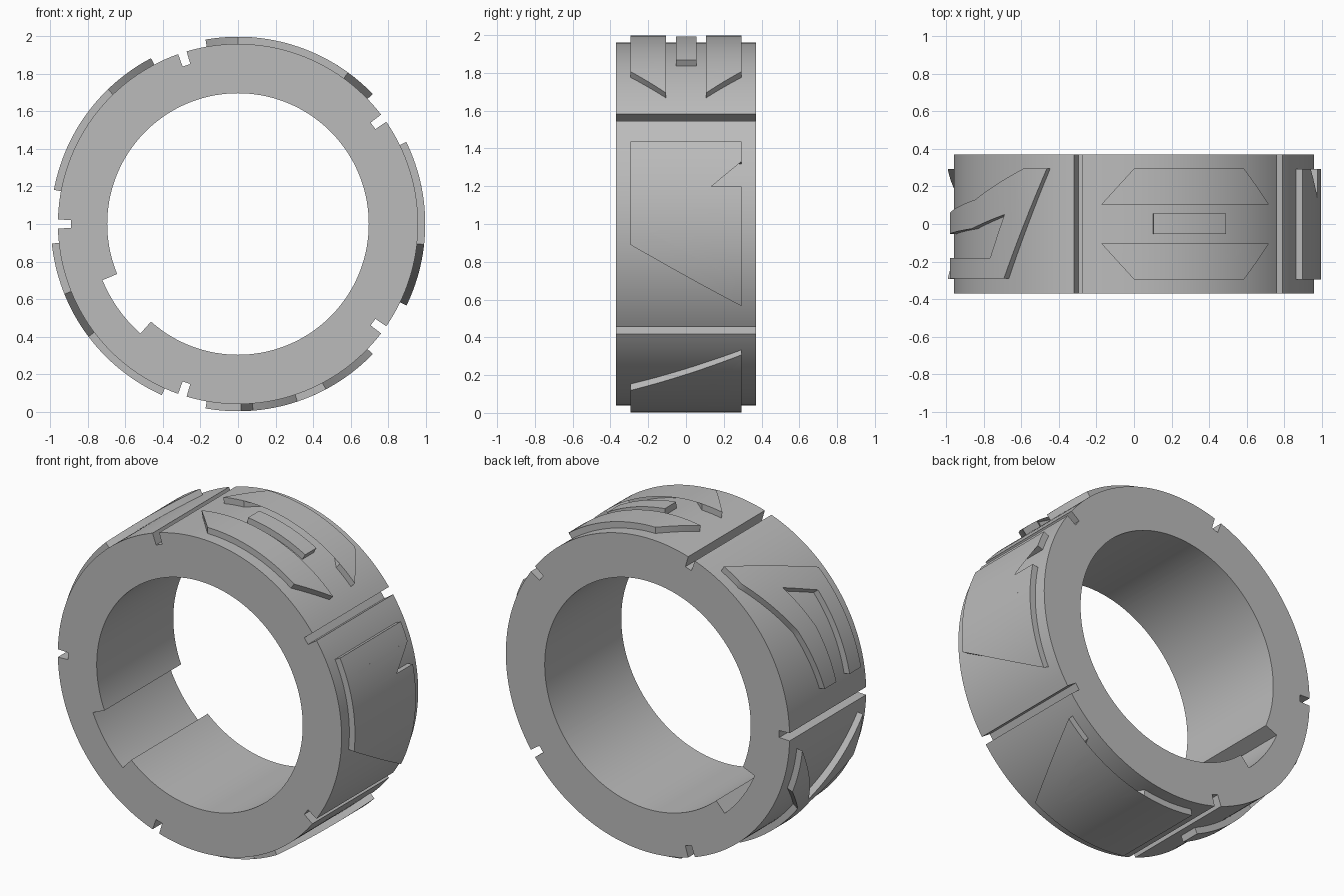
import bpy, bmesh, math
from mathutils import Vector

if "Cube" in bpy.data.objects:
    bpy.data.objects.remove(bpy.data.objects["Cube"], do_unlink=True)

R_IN, R_POCKET, R_NOTCH, R_OUT, R_TOP = 0.697, 0.782, 0.89, 0.96, 0.998
HALF = 0.37

grey = bpy.data.materials.new("plain_grey")
grey.use_nodes = True
colour = (0.5, 0.5, 0.5, 1)
grey.diffuse_color = colour
grey.node_tree.nodes["Principled BSDF"].inputs["Base Color"].default_value = colour


def polar(deg, r, y):
    a = math.radians(deg)
    return Vector((r * math.cos(a), y, 1 + r * math.sin(a)))


def finish(bm, name):
    bmesh.ops.recalc_face_normals(bm, faces=bm.faces)
    mesh = bpy.data.meshes.new(name)
    bm.to_mesh(mesh)
    bm.free()
    obj = bpy.data.objects.new(name, mesh)
    bpy.context.collection.objects.link(obj)
    mesh.materials.append(grey)
    bpy.ops.object.select_all(action='DESELECT')
    obj.select_set(True)
    bpy.context.view_layer.objects.active = obj
    bpy.ops.object.shade_smooth_by_angle(angle=math.radians(25))


# Ring body: five outer notches and one inner pocket
def radii(deg):
    notch = abs((deg - 36) % 72) < 1.4 or abs((deg - 36) % 72 - 72) < 1.4
    pocket = 202.5 < deg < 228.3
    return (R_POCKET if pocket else R_IN), (R_NOTCH if notch else R_OUT)


angles = set(range(0, 360, 2))
jumps = [202.5, 228.3] + [36 + 72 * k + s for k in range(5) for s in (-1.4, 1.4)]
for j in jumps:
    angles |= {j - 0.01, j + 0.01}
bm = bmesh.new()
columns = []
for a in sorted(angles):
    r_in, r_out = radii(a)
    columns.append([bm.verts.new(polar(a, r, y)) for r, y in
                    ((r_in, -HALF), (r_out, -HALF), (r_out, HALF), (r_in, HALF))])
for i, col in enumerate(columns):
    nxt = columns[(i + 1) % len(columns)]
    for k in range(4):
        m = (k + 1) % 4
        bm.faces.new((col[k], col[m], nxt[m], nxt[k]))
finish(bm, "ring_body")


# Raised panel: an outline of (angle, y) points wrapped around the ring
def raised_panel(name, outline):
    bm = bmesh.new()
    face = bm.faces.new([bm.verts.new((a, y * 100, 0)) for a, y in outline])
    bmesh.ops.triangulate(bm, faces=[face])
    low, high = min(p[0] for p in outline), max(p[0] for p in outline)
    cut = math.floor(low) + 1
    while cut < high:
        bmesh.ops.bisect_plane(bm, geom=bm.verts[:] + bm.edges[:] + bm.faces[:],
                               plane_co=(cut, 0, 0), plane_no=(1, 0, 0), dist=1e-4)
        cut += 2
    base = bm.verts[:]
    grown = bmesh.ops.extrude_face_region(bm, geom=bm.faces[:])["geom"]
    top = {v for v in grown if isinstance(v, bmesh.types.BMVert)}
    for v in bm.verts:
        v.co = polar(v.co.x, R_TOP if v in top else R_OUT - 0.01, v.co.y / 100)
    finish(bm, name)


def mirrored(points):
    return [(a, -y) for a, y in reversed(points)]


# Upper sector: two bracket strips around a bar
bracket = [(100, .105), (90, .295), (54, .295), (44, .105),
           (52, .105), (58, .19), (86, .19), (92, .105)]
raised_panel("upper_bracket_back", bracket)
raised_panel("upper_bracket_front", mirrored(bracket))
raised_panel("upper_bar", [(84, -.053), (84, .056), (60.5, .056), (60.5, -.053)])

# Side sector: angular hook strip
raised_panel("side_hook", [
    (26, -.295), (26, .293), (19.3, .293), (19.3, -.19), (-2.6, -.19), (-14.5, .185),
    (4.6, .185), (4.6, .135), (11.5, .135), (11.5, .293), (-25.8, .293), (-6.3, -.295)])

# Upper far sector: forked wedge
raised_panel("forked_wedge", [
    (117.7, .297), (126, .297), (148, .13), (169.5, .06), (169.5, -.052), (150, -.025),
    (133.8, .05), (140.2, -.18), (169.5, -.18), (169.5, -.29), (134, -.29)])

# Lower far sector: two arms meeting in a stem
arm = [(186, .293), (202, .293), (217, .06), (246, .06)]
raised_panel("lower_fork", arm + mirrored(arm) + [(214, 0)])

# Lower sector: folded zigzag strip
raised_panel("lower_zigzag", [
    (316, .293), (307, .293), (293.5, -.15), (280, .293), (260, .293), (260, -.295),
    (271, -.295), (274.6, .17), (288.5, -.295), (298, -.295)])
